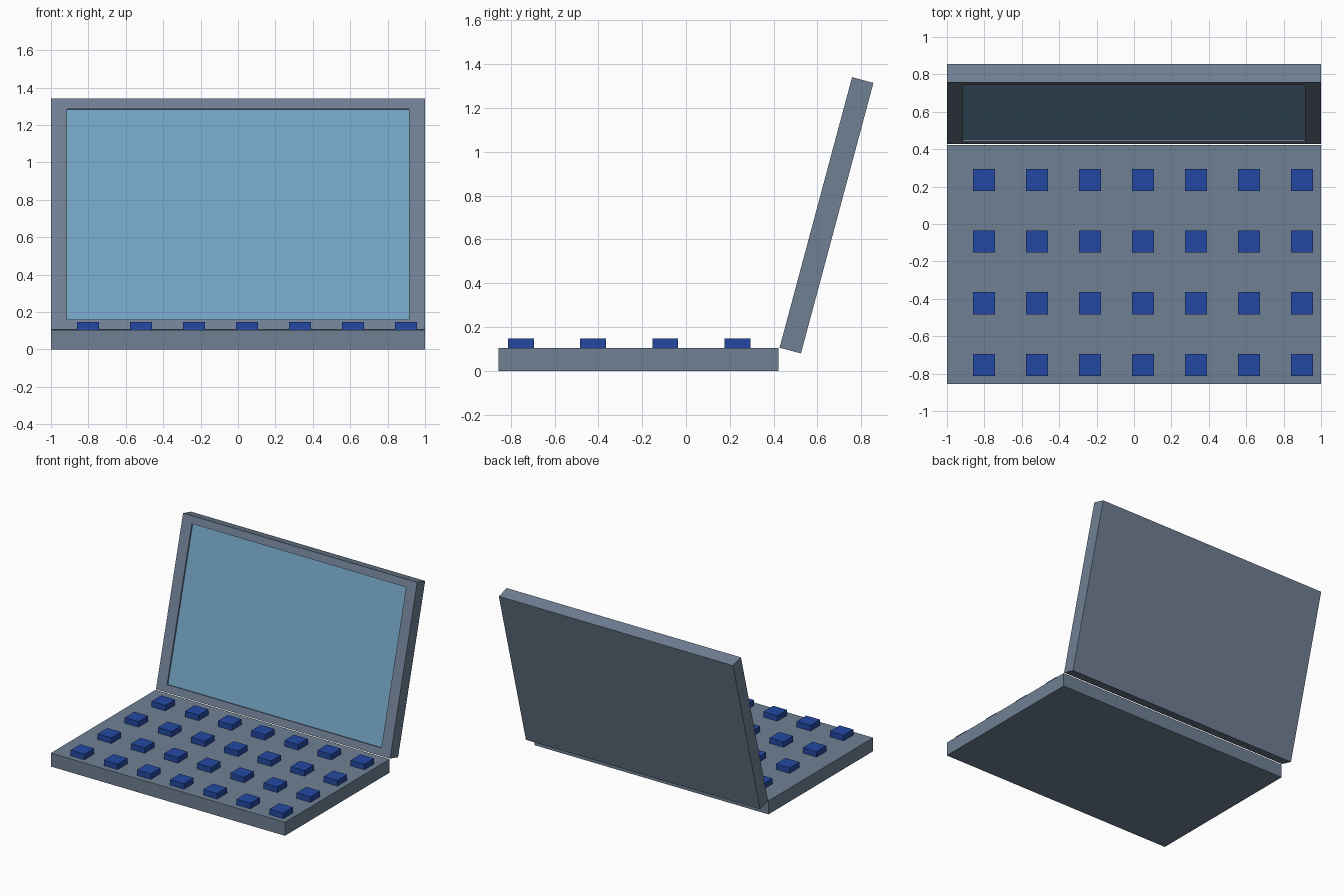
import bpy, bmesh, math
from mathutils import Matrix, Vector

default = bpy.data.objects.get("Cube")
if default:
    bpy.data.objects.remove(default, do_unlink=True)


def material(name, srgb):
    lin = [((c / 255 + 0.055) / 1.055) ** 2.4 for c in srgb]
    m = bpy.data.materials.new(name)
    m.use_nodes = True
    m.diffuse_color = (*lin, 1)
    m.node_tree.nodes["Principled BSDF"].inputs["Base Color"].default_value = (*lin, 1)
    return m


CASE = material("slate grey", (112, 128, 148))
GLASS = material("sky blue", (116, 163, 196))
KEY = material("deep blue", (36, 73, 163))


def box_mesh(lo, hi):
    """Box bmesh between two corners."""
    lo, hi = Vector(lo), Vector(hi)
    bm = bmesh.new()
    bmesh.ops.create_cube(bm, size=1, matrix=Matrix.Translation((lo + hi) / 2)
                          @ Matrix.Diagonal((*(hi - lo), 1)))
    return bm


def add_object(name, bm, *mats):
    mesh = bpy.data.meshes.new(name)
    bm.to_mesh(mesh)
    bm.free()
    for m in mats:
        mesh.materials.append(m)
    ob = bpy.data.objects.new(name, mesh)
    bpy.context.collection.objects.link(ob)
    return ob


# Base slab
TOP = 0.104
add_object("base", box_mesh((-1, -0.855, 0), (1, 0.422, TOP)), CASE)

# Keys: four rows of seven
half = 0.059
for row in range(4):
    for col in range(7):
        x, y = -0.802 + 0.2833 * col, -0.753 + 0.3293 * row
        add_object(f"key_{row + 1}_{col + 1}",
                   box_mesh((x - half, y - half, TOP), (x + half, y + half, 0.147)), KEY)

# Lid with a recessed screen, hinged along its lower front edge
LENGTH, THICK, SIDE, END, DEPTH = 1.278, 0.101, 0.085, 0.056, 0.012
bm = box_mesh((-1, 0, 0), (1, THICK, LENGTH))
screen = min(bm.faces, key=lambda f: f.calc_center_median().y)


def fit_opening(face, depth):
    for v in face.verts:
        v.co.x = math.copysign(1 - SIDE, v.co.x)
        v.co.z = END if v.co.z < LENGTH / 2 else LENGTH - END
        v.co.y = depth


for depth in (0, DEPTH):
    bmesh.ops.inset_individual(bm, faces=[screen], thickness=0.02)
    fit_opening(screen, depth)
screen.material_index = 1
lid = add_object("lid", bm, CASE, GLASS)
lid.location = (0, 0.427, 0.106)
lid.rotation_euler.x = math.radians(-15)
